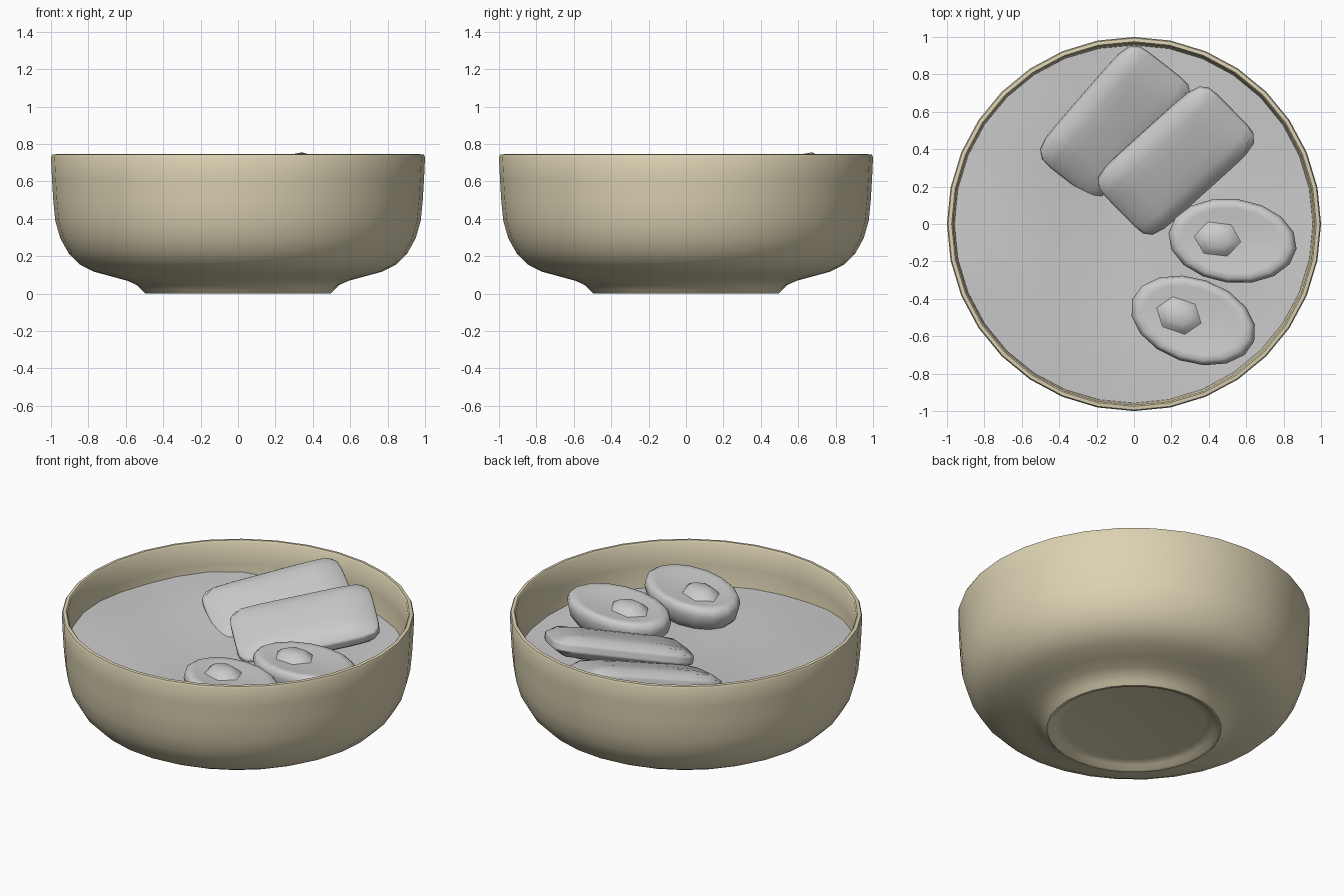
import bpy, bmesh, math
from mathutils import Matrix

if "Cube" in bpy.data.objects:
    bpy.data.objects.remove(bpy.data.objects["Cube"])


def finish(name, bm, matrix=None, angle=50):
    """Turn a bmesh into a smooth-shaded object."""
    bmesh.ops.remove_doubles(bm, verts=bm.verts, dist=1e-5)
    bmesh.ops.recalc_face_normals(bm, faces=bm.faces)
    if matrix:
        bm.transform(matrix)
    me = bpy.data.meshes.new(name)
    bm.to_mesh(me)
    bm.free()
    ob = bpy.data.objects.new(name, me)
    bpy.context.collection.objects.link(ob)
    bpy.ops.object.select_all(action='DESELECT')
    ob.select_set(True)
    bpy.context.view_layer.objects.active = ob
    bpy.ops.object.shade_smooth_by_angle(angle=math.radians(angle))
    return ob


def lathe(profile, sides, shape=None):
    """Revolve (radius, height) points around z, optionally reshaping each point."""
    bm = bmesh.new()
    rings = []
    for r, z in profile:
        ring = []
        for i in range(sides):
            a = math.tau * i / sides
            p = (r * math.cos(a), r * math.sin(a), z)
            ring.append(bm.verts.new(shape(*p) if shape else p))
            if r == 0:
                break
        rings.append(ring)
    for a, b in zip(rings, rings[1:]):
        for i in range(sides):
            j = (i + 1) % sides
            quad = [a[i % len(a)], a[j % len(a)], b[j % len(b)], b[i % len(b)]]
            bm.faces.new(list(dict.fromkeys(quad)))
    return bm


def place(x, y, z, turn, pitch=0, roll=0):
    R = Matrix.Rotation
    return (Matrix.Translation((x, y, z)) @ R(math.radians(turn), 4, 'Z')
            @ R(math.radians(-pitch), 4, 'Y') @ R(math.radians(roll), 4, 'X'))


# Bowl: recessed foot, rounded wall, thin rim and inner wall
outer = [(0, .035), (.40, .035), (.455, .025), (.475, .003), (.495, 0), (.515, .02),
         (.54, .045), (.59, .068), (.67, .09), (.77, .117), (.845, .155), (.905, .215),
         (.95, .295), (.977, .39), (.988, .5), (.995, .62), (1, .73), (.994, .743)]
inner = [(.975, .745), (.967, .735), (.963, .6), (.955, .45), (.92, .32),
         (.84, .21), (.7, .14), (.4, .1), (0, .1)]
bowl = finish("bowl", lathe(outer + inner, 32))
mat = bpy.data.materials.new("cream_glaze")
mat.diffuse_color = (.72, .65, .45, 1)
mat.use_nodes = True
mat.node_tree.nodes["Principled BSDF"].inputs["Base Color"].default_value = mat.diffuse_color
bowl.data.materials.append(mat)


# Broth: gently uneven sheet, higher on the left
def broth_shape(x, y, z):
    left = 1 / (1 + math.exp((x + .3) * 9))
    wave = .012 * math.sin(5 * x + 2 * y) * math.cos(4 * y - x)
    return x, y, .475 + .075 * left + wave


finish("broth", lathe([(r * .12, 0) for r in range(8)] + [(.96, 0)], 32, broth_shape))


# Slices: pillowy rounded slabs leaning on each other
def slice_slab(name, matrix, size=(.41, .235, .075)):
    bm = bmesh.new()
    bmesh.ops.create_cube(bm, size=2)
    bmesh.ops.subdivide_edges(bm, edges=bm.edges[:], cuts=7, use_grid_fill=True)
    for v in bm.verts:
        x, y, z = v.co
        k = (abs(x) ** 7 + abs(y) ** 7 + abs(z) ** 7 * .3) ** (-1 / 7)
        flat = 1 - .6 * max(abs(x), abs(y)) ** 3
        kz = min(k, 1)
        v.co = (x * k * size[0] if k < 1.2 else x * size[0],
                y * k * size[1] if k < 1.2 else y * size[1],
                z * kz * flat * size[2])
    finish(name, bm, matrix, 80)


slice_slab("back_slice", place(-.1, .545, .575, 49, 10, 17))
slice_slab("front_slice", place(.225, .34, .595, 42, 10, 15))


# Egg halves: flat lipped face over a rounded belly, with a raised yolk
def egg_half(name, x, y, turn):
    matrix = place(x, y, .63, turn, 2)
    white = [(0, -.012), (.6, -.012), (.78, -.004), (.9, -.003), (.97, -.018), (1, -.05),
             (.95, -.11), (.78, -.17), (.45, -.21), (0, -.225)]
    finish(name + "_white", lathe(white, 16, lambda a, b, c: (a * .345, b * .225, c)), matrix, 80)
    yolk = [(0, .03), (.5, .026), (.75, .01), (1, -.02)]
    finish(name + "_yolk", lathe(yolk, 6, lambda a, b, c: (a * .135 - .08, b * .105, c)), matrix, 60)


egg_half("right_egg", .525, -.09, -7)
egg_half("front_egg", .315, -.515, -19)
